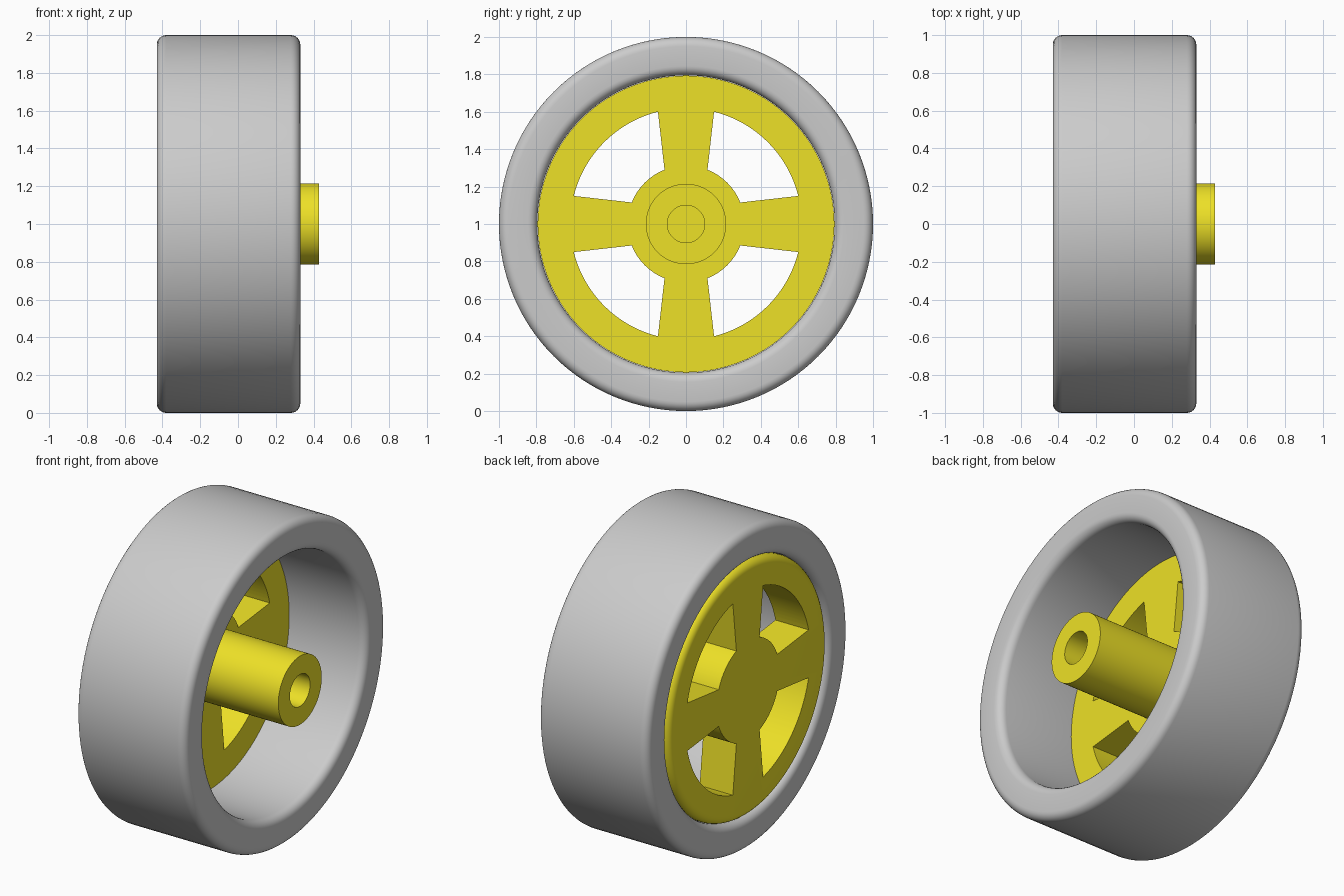
import bpy, bmesh
from math import sin, cos, pi, atan2, hypot

if "Cube" in bpy.data.objects:
    bpy.data.objects.remove(bpy.data.objects["Cube"])

SEG = 128
CZ = 1.0  # axle height


def fillet(cx, cr, rad, start, steps=6):
    """Quarter-circle points (x, radius) around a corner centre, from angle start."""
    return [(cx + rad * cos(start + pi / 2 * i / steps),
             cr + rad * sin(start + pi / 2 * i / steps)) for i in range(steps + 1)]


def make_object(name, bm):
    bmesh.ops.recalc_face_normals(bm, faces=bm.faces)
    mesh = bpy.data.meshes.new(name)
    bm.to_mesh(mesh)
    bm.free()
    ob = bpy.data.objects.new(name, mesh)
    bpy.context.collection.objects.link(ob)
    return ob


def lathe(name, profile, closed):
    """Turn an (x, radius) profile round the axle; radius 0 becomes a pole."""
    bm = bmesh.new()
    rings = []
    for x, r in profile:
        count = SEG if r > 1e-6 else 1
        ring = [bm.verts.new((x, r * cos(2 * pi * i / SEG), CZ + r * sin(2 * pi * i / SEG)))
                for i in range(count)]
        rings.append(ring)
    pairs = list(zip(rings, rings[1:]))
    if closed:
        pairs.append((rings[-1], rings[0]))
    for a, b in pairs:
        for i in range(SEG):
            j = (i + 1) % SEG
            quad = [a[i % len(a)], a[j % len(a)], b[j % len(b)], b[i % len(b)]]
            bm.faces.new(list(dict.fromkeys(quad)))
    return make_object(name, bm)


def smooth(ob):
    bpy.ops.object.select_all(action='DESELECT')
    ob.select_set(True)
    bpy.context.view_layer.objects.active = ob
    bpy.ops.object.shade_smooth_by_angle(angle=pi / 6)


# Tyre: wide band with four rounded corners
L, R, OUT, INN, F = -0.43, 0.33, 1.0, 0.795, 0.05
tyre = lathe("tyre",
             fillet(R - F, OUT - F, F, 0)
             + fillet(L + F, OUT - F, F, pi / 2)
             + fillet(L + F, INN + F, F, pi)
             + fillet(R - F, INN + F, F, 3 * pi / 2), True)
smooth(tyre)

# Wheel centre: disc with rounded outer edge, axle tube and blind bore
BACK, RIM = -0.2, 0.793
profile = [(L, 0)]
profile += fillet(L + F, RIM - F, F, pi / 2)[::-1]
profile += [(BACK, RIM), (BACK, 0.215), (0.43, 0.215), (0.43, 0.1), (BACK, 0.1), (BACK, 0)]
wheel = lathe("wheel_centre", profile, False)

# Four windows between slightly flared spokes
bm = bmesh.new()
r_in, r_out = hypot(0.115, 0.29), hypot(0.15, 0.6)
a_in, a_out = atan2(0.115, 0.29), atan2(0.15, 0.6)
N = 24
for k in range(4):
    outline = []
    for r, a, order in ((r_out, a_out, range(N + 1)), (r_in, a_in, range(N, -1, -1))):
        for i in order:
            t = k * pi / 2 + a + (pi / 2 - 2 * a) * i / N
            outline.append((r * cos(t), CZ + r * sin(t)))
    ends = [[bm.verts.new((x, y, z)) for y, z in outline] for x in (-0.6, -0.05)]
    for e in ends:
        bm.faces.new(e)
    for i in range(len(outline)):
        j = (i + 1) % len(outline)
        bm.faces.new([ends[0][i], ends[0][j], ends[1][j], ends[1][i]])
cutter = make_object("window_cutter", bm)
cutter.hide_render = True

cut = wheel.modifiers.new("windows", 'BOOLEAN')
cut.operation = 'DIFFERENCE'
cut.solver = 'EXACT'
cut.object = cutter
bpy.context.view_layer.objects.active = wheel
bpy.ops.object.modifier_apply(modifier=cut.name)
bpy.data.objects.remove(cutter)
smooth(wheel)

yellow = bpy.data.materials.new("yellow")
yellow.diffuse_color = (0.85, 0.75, 0.02, 1)
yellow.use_nodes = True
yellow.node_tree.nodes["Principled BSDF"].inputs["Base Color"].default_value = yellow.diffuse_color
wheel.data.materials.clear()
wheel.data.materials.append(yellow)
